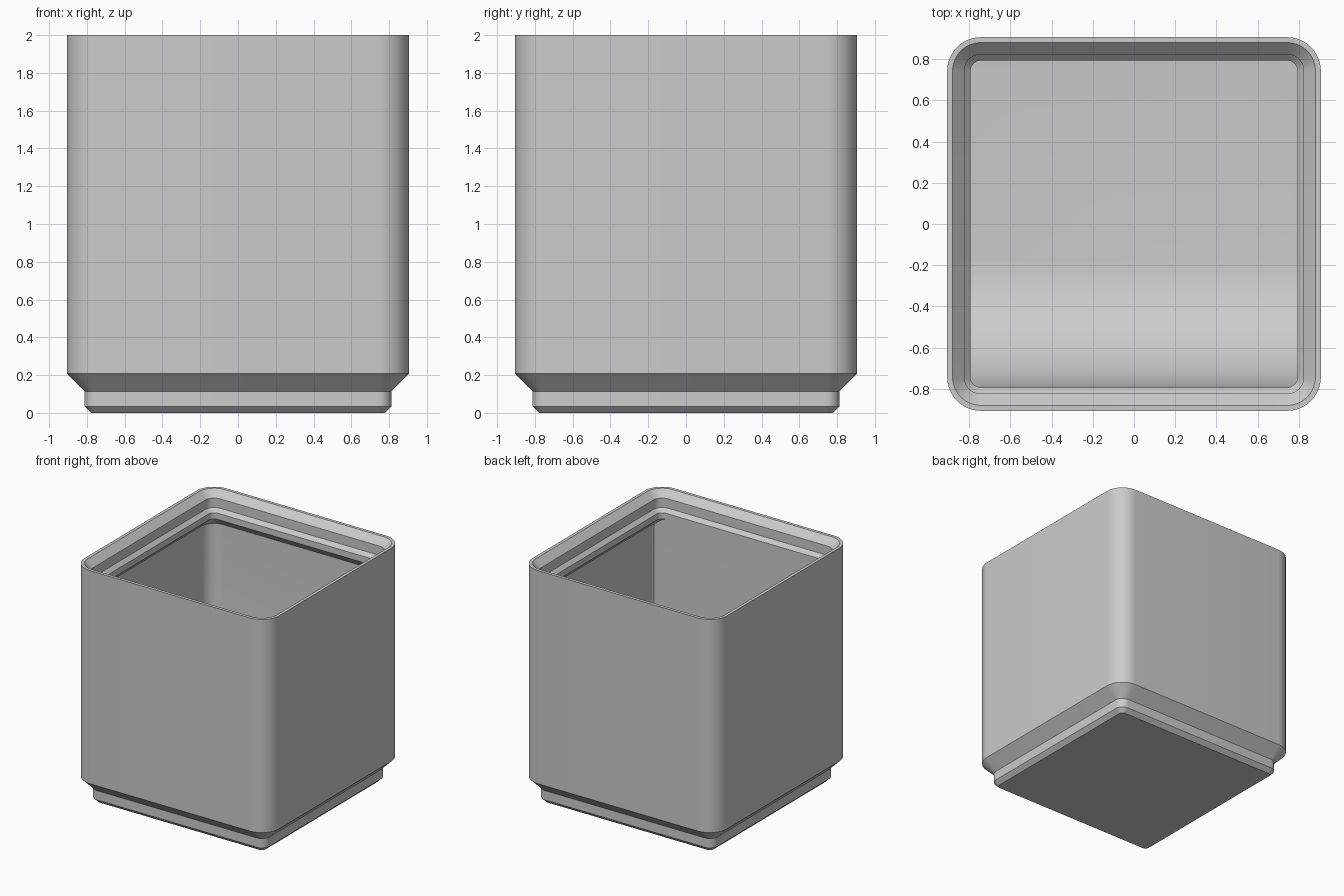
import bpy
import bmesh
from math import sin, cos, pi, radians

S = 2 / 45.8      # working unit to model unit
CORE = 17.0       # centre of every rounded corner
FLOOR = 7.0       # height of the inside floor
FILLET = 1.1      # rounding between inside walls and floor
INNER = 19.75     # half width of the cavity
LIP = 18.15       # half width of the lip opening
LIP_LOW = 40.8    # lower edge of the lip opening

cube = bpy.data.objects.get("Cube")
if cube:
    bpy.data.objects.remove(cube)

grey = bpy.data.materials.new("light_grey")
grey.use_nodes = True
grey.diffuse_color = (0.6, 0.6, 0.6, 1)
grey.node_tree.nodes["Principled BSDF"].inputs["Base Color"].default_value = (0.6, 0.6, 0.6, 1)


def finish(bm, name):
    bmesh.ops.recalc_face_normals(bm, faces=bm.faces)
    bmesh.ops.scale(bm, vec=(S, S, S), verts=bm.verts)
    mesh = bpy.data.meshes.new(name)
    bm.to_mesh(mesh)
    bm.free()
    mesh.materials.append(grey)
    obj = bpy.data.objects.new(name, mesh)
    bpy.context.collection.objects.link(obj)
    bpy.ops.object.select_all(action='DESELECT')
    obj.select_set(True)
    bpy.context.view_layer.objects.active = obj
    bpy.ops.object.shade_smooth_by_angle(angle=radians(30))
    return obj


def rounded_square(bm, half, z, steps=12):
    """Ring of vertices whose corner radius follows its half width."""
    ring = []
    for quarter, (sx, sy) in enumerate([(1, 1), (-1, 1), (-1, -1), (1, -1)]):
        for i in range(steps + 1):
            a = (quarter + i / steps) * pi / 2
            ring.append(bm.verts.new((sx * CORE + (half - CORE) * cos(a),
                                      sy * CORE + (half - CORE) * sin(a), z)))
    return ring


# Stepped foot, outer wall, stacking lip, inner wall and floor, as (half width, height)
profile = [(17.8, 0), (18.6, 0.8), (18.6, 2.6), (20.75, 4.75), (20.75, 45.8),
           (20.15, 45.8), (18.85, 44.5), (18.85, 42.7), (LIP, 42), (LIP, LIP_LOW),
           (INNER, 39.2)]
for i in range(7):
    a = i / 6 * pi / 2
    profile.append((INNER - FILLET * (1 - cos(a)), FLOOR + FILLET * (1 - sin(a))))

bm = bmesh.new()
rings = [rounded_square(bm, half, z) for half, z in profile]
for low, high in zip(rings, rings[1:]):
    for i in range(len(low)):
        j = (i + 1) % len(low)
        bm.faces.new((low[i], low[j], high[j], high[i]))
bm.faces.new(rings[0])
bm.faces.new(rings[-1])
finish(bm, "bin_body")

# Curved scoop inside the front wall, flush with the lip opening
radius = 14
section = [(-19, FLOOR - 0.5), (-19, LIP_LOW), (-LIP, LIP_LOW)]
for i in range(25):
    a = pi + i / 24 * pi / 2
    section.append((-LIP + radius + radius * cos(a), FLOOR + radius + radius * sin(a)))
section.append((-LIP + radius, FLOOR - 0.5))

bm = bmesh.new()
ends = [[bm.verts.new((x, y, z)) for y, z in section] for x in (-20, 20)]
for i in range(len(section)):
    j = (i + 1) % len(section)
    bm.faces.new((ends[0][i], ends[0][j], ends[1][j], ends[1][i]))
for end in ends:
    bm.faces.new(end)
finish(bm, "front_scoop")
